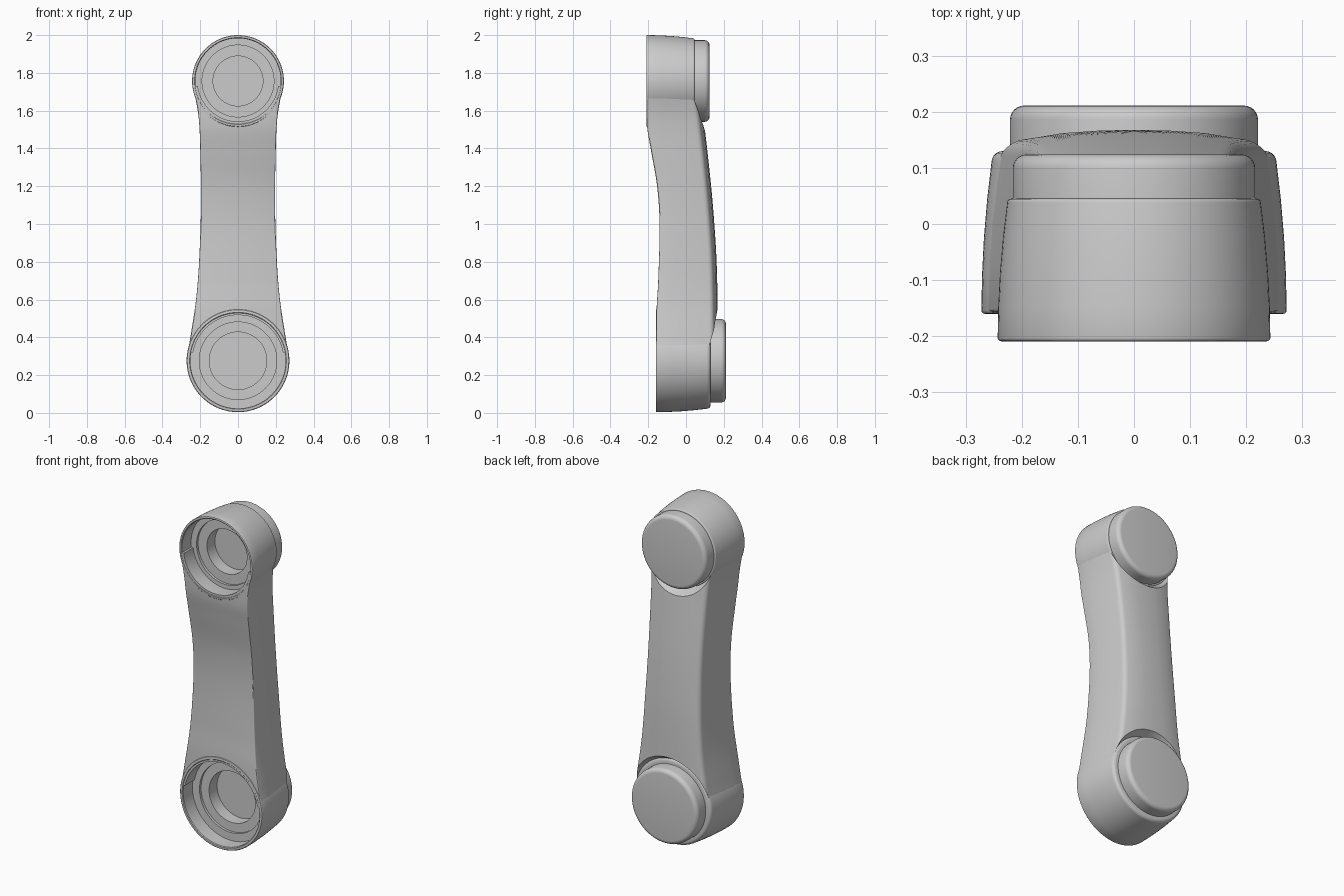
import bpy, bmesh, math

if "Cube" in bpy.data.objects:
    bpy.data.objects.remove(bpy.data.objects["Cube"])

grey = bpy.data.materials.new("light_grey")
grey.use_nodes = True
grey.diffuse_color = (0.6, 0.6, 0.6, 1)
grey.node_tree.nodes["Principled BSDF"].inputs["Base Color"].default_value = (0.6, 0.6, 0.6, 1)


def finish(name, bm):
    bmesh.ops.remove_doubles(bm, verts=bm.verts, dist=1e-5)
    bmesh.ops.recalc_face_normals(bm, faces=bm.faces)
    mesh = bpy.data.meshes.new(name)
    bm.to_mesh(mesh)
    bm.free()
    mesh.materials.append(grey)
    obj = bpy.data.objects.new(name, mesh)
    bpy.context.collection.objects.link(obj)
    return obj


def smooth(obj):
    bpy.ops.object.select_all(action="DESELECT")
    obj.select_set(True)
    bpy.context.view_layer.objects.active = obj
    bpy.ops.object.shade_smooth_by_angle(angle=math.radians(30))


def rounded(cx, cy, r, start, end, steps=5):
    """Points on an arc, angles in degrees."""
    angles = [math.radians(start + (end - start) * i / steps) for i in range(steps + 1)]
    return [(cx + r * math.cos(a), cy + r * math.sin(a)) for a in angles]


def lathe(name, profile, z, segments=96):
    """Turn (radius, y) points around the y direction at height z."""
    bm = bmesh.new()
    verts = [bm.verts.new((r, y, z)) for r, y in profile]
    edges = [bm.edges.new(pair) for pair in zip(verts, verts[1:])]
    bmesh.ops.spin(bm, geom=verts + edges, cent=(0, 0, z), axis=(0, 1, 0),
                   angle=math.tau, steps=segments)
    return finish(name, bm)


def interpolate(points, z):
    """Smooth curve through (z, value) points."""
    i = max(k for k in range(len(points) - 1) if points[k][0] <= z + 1e-9)
    def slope(k):
        a, b = points[max(k - 1, 0)], points[min(k + 1, len(points) - 1)]
        return (b[1] - a[1]) / (b[0] - a[0])
    (z0, v0), (z1, v1) = points[i], points[i + 1]
    h = z1 - z0
    t = (z - z0) / h
    return ((2*t**3 - 3*t**2 + 1) * v0 + (t**3 - 2*t**2 + t) * h * slope(i)
            + (3*t**2 - 2*t**3) * v1 + (t**3 - t**2) * h * slope(i + 1))


# Arm: half width, front and back outlines along the height
LOW, HIGH = 0.32, 1.73
width = [(LOW, 0.266), (0.42, 0.249), (0.6, 0.222), (0.8, 0.206), (1.1, 0.196),
         (1.4, 0.2), (1.55, 0.207), (1.65, 0.222), (HIGH, 0.24)]
front = [(LOW, -0.158), (0.54, -0.156), (0.7, -0.147), (1.0, -0.14), (1.2, -0.153),
         (1.4, -0.187), (1.52, -0.206), (HIGH, -0.208)]
back = [(LOW, 0.17), (0.55, 0.168), (0.8, 0.162), (1.0, 0.15), (1.2, 0.133),
        (1.5, 0.1), (HIGH, 0.07)]


def section(z):
    w, f, b = (interpolate(p, z) for p in (width, front, back))
    wb = w * 0.93 - 0.004
    edge = b - 0.018
    half = [(0, f)] + rounded(w - 0.006, f + 0.006, 0.006, -90, 0, 3)
    half += [(w + (wb - w) * t * t, f + (edge - 0.03 - f) * t) for t in (0.3, 0.55, 0.8)]
    half += rounded(wb - 0.03, edge - 0.03, 0.03, 0, 80)
    half += [(wb * t, b - 0.018 * t * t) for t in (0.6, 0.3)] + [(0, b)]
    return half + [(-x, y) for x, y in half[-2:0:-1]]


bm = bmesh.new()
rings = []
for i in range(61):
    z = LOW + (HIGH - LOW) * i / 60
    rings.append([bm.verts.new((x, y, z)) for x, y in section(z)])
for lower, upper in zip(rings, rings[1:]):
    for k in range(len(lower)):
        n = (k + 1) % len(lower)
        bm.faces.new((lower[k], lower[n], upper[n], upper[k]))
bm.faces.new(rings[0])
bm.faces.new(rings[-1])
arm = finish("arm", bm)


def joint(name, z, r, front_y, seat_y, seat_r, edge, cap_r, cap_y, bore, step, hole):
    # Trim the arm around the joint, flared towards the cap
    cutter = lathe(name + "_cutter", [(0, -0.4), (seat_r - 0.012, -0.4), (seat_r - 0.012, seat_y - 0.03),
                                      (seat_r, seat_y), (seat_r + 0.09, seat_y + 0.14), (0, seat_y + 0.14)], z)
    cutter.hide_render = True
    mod = arm.modifiers.new("trim", "BOOLEAN")
    mod.operation, mod.solver, mod.object = "DIFFERENCE", "EXACT", cutter
    bpy.context.view_layer.objects.active = arm
    bpy.ops.object.modifier_apply(modifier="trim")
    bpy.data.objects.remove(cutter)

    # Hollow housing with a stepped socket in front
    deep = front_y + 0.09
    profile = [(0, deep + 0.09), (hole, deep + 0.09), (hole, deep + 0.015),
               (step, deep + 0.015), (step, deep), (bore, deep), (bore, front_y + 0.004)]
    profile += [(bore + 0.004, front_y)] + rounded(r - 0.006, front_y + 0.006, 0.006, -90, 0, 3)
    span = seat_y - edge - front_y
    profile += [(r + (seat_r - r) * t * t, front_y + span * t) for t in (0.25, 0.5, 0.75)]
    profile += rounded(seat_r - edge, seat_y - edge, edge, 0, 90) + [(0, seat_y)]
    smooth(lathe(name + "_housing", profile, z))

    # Round cap on the back
    cap = [(cap_r, seat_y - 0.02)] + rounded(cap_r - 0.025, cap_y - 0.025, 0.025, 0, 90, 6) + [(0, cap_y)]
    smooth(lathe(name + "_cap", cap, z))


joint("upper_joint", 1.757, 0.243, -0.209, 0.045, 0.226, 0.007, 0.216, 0.124, 0.226, 0.19, 0.132)
joint("lower_joint", 0.276, 0.272, -0.16, 0.13, 0.254, 0.02, 0.221, 0.211, 0.252, 0.205, 0.152)
smooth(arm)
